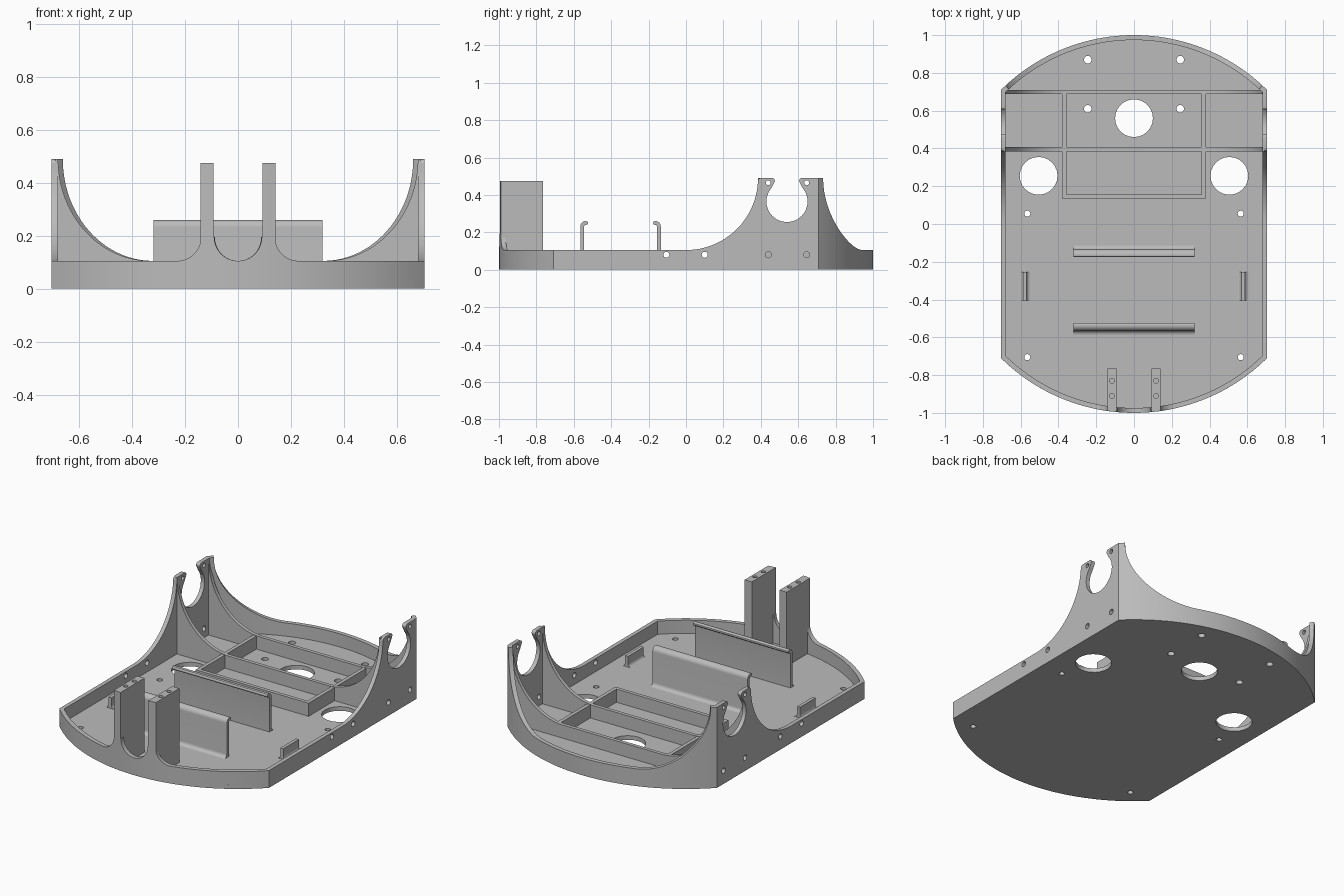
import bpy, bmesh
from math import sin, cos, radians, sqrt, pi

cube = bpy.data.objects.get("Cube")
if cube:
    bpy.data.objects.remove(cube, do_unlink=True)

GREY = (0.5, 0.5, 0.5, 1)
mat = bpy.data.materials.new("mid grey")
mat.use_nodes = True
mat.diffuse_color = GREY
mat.node_tree.nodes["Principled BSDF"].inputs["Base Color"].default_value = GREY

FLOOR, RIM, TOP = 0.025, 0.105, 0.49
HALF, INNER = 0.705, 0.68


def finish(name, bm):
    bmesh.ops.recalc_face_normals(bm, faces=bm.faces)
    me = bpy.data.meshes.new(name)
    bm.to_mesh(me)
    bm.free()
    me.materials.append(mat)
    ob = bpy.data.objects.new(name, me)
    bpy.context.collection.objects.link(ob)
    return ob


def prism(name, pts, axis, a, b):
    """Extrude a 2D outline along an axis from a to b."""
    place = {"x": lambda u, v, t: (t, u, v),
             "y": lambda u, v, t: (u, t, v),
             "z": lambda u, v, t: (u, v, t)}[axis]
    bm = bmesh.new()
    lo = [bm.verts.new(place(u, v, a)) for u, v in pts]
    hi = [bm.verts.new(place(u, v, b)) for u, v in pts]
    bm.faces.new(lo)
    bm.faces.new(hi)
    n = len(pts)
    for i in range(n):
        j = (i + 1) % n
        bm.faces.new((lo[i], lo[j], hi[j], hi[i]))
    return finish(name, bm)


def box(name, x0, x1, y0, y1, z0, z1):
    return prism(name, [(x0, y0), (x1, y0), (x1, y1), (x0, y1)], "z", z0, z1)


def arc(cx, cy, r, a0, a1, n=16, ry=None):
    ry = ry or r
    ts = [radians(a0 + (a1 - a0) * i / n) for i in range(n + 1)]
    return [(cx + r * cos(t), cy + ry * sin(t)) for t in ts]


def drill(ob, holes, axis, a, b):
    """Cut round holes (u, v, radius) through an object."""
    for u, v, r in holes:
        cutter = prism("cutter", arc(u, v, r, 0, 345, 23), axis, a, b)
        cutter.hide_render = True
        mod = ob.modifiers.new("hole", "BOOLEAN")
        mod.operation, mod.solver, mod.object = "DIFFERENCE", "EXACT", cutter
        bpy.context.view_layer.objects.active = ob
        bpy.ops.object.modifier_apply(modifier=mod.name)
        bpy.data.objects.remove(cutter, do_unlink=True)


def arc_wall(name, side, profile):
    """Curved end wall whose top follows (x, z) points."""
    bm = bmesh.new()
    rings = []
    for x, z in profile:
        y = side * sqrt(1 - x * x)
        k = 0.974
        rings.append([bm.verts.new(p) for p in
                      ((x, y, 0), (x, y, z), (x * k, y * k, z), (x * k, y * k, 0))])
    for a, b in zip(rings, rings[1:]):
        for i in range(4):
            j = (i + 1) % 4
            bm.faces.new((a[i], a[j], b[j], b[i]))
    bm.faces.new(rings[0])
    bm.faces.new(rings[-1])
    return finish(name, bm)


def mirrored(half):
    """Mirror a profile running outward from x = 0."""
    return [(-x, z) for x, z in reversed(half) if x > 0] + half


# Floor plate: a disc with two straight sides, and its holes
outline = arc(0, 0, 1, 45.2, 134.8, 48) + arc(0, 0, 1, 225.2, 314.8, 48)
floor = prism("floor_plate", outline, "z", 0, FLOOR)
holes = [(0, 0.56, 0.1)]
for s in (-1, 1):
    holes += [(s * 0.505, 0.255, 0.1), (s * 0.245, 0.87, 0.02), (s * 0.245, 0.61, 0.02),
              (s * 0.565, 0.055, 0.016), (s * 0.565, -0.705, 0.016)]
drill(floor, holes, "z", -0.1, 0.1)

# Side walls sweeping up into open hooks
side = [(-0.709, 0), (0.709, 0), (0.709, TOP)]
side += arc(0.62, 0.475, 0.015, 90, 200, 6)
side += arc(0.54, 0.365, 0.11, 40, -220, 36)
side += arc(0.46, 0.475, 0.015, -20, 90, 6)
side += arc(0.402, 0.472, 0.018, 90, 180, 5)
side += arc(0, TOP, 0.385, -4, -90, 24)
side += [(-0.709, RIM)]
screws = [(y, 0.08, 0.016) for y in (-0.105, 0.1, 0.44, 0.645)]
screws += [(y, 0.465, 0.013) for y in (0.44, 0.645)]
for label, s in (("left", 1), ("right", -1)):
    wall = prism(label + "_side_wall", side, "x", s * INNER, s * HALF)
    drill(wall, screws, "x", s * 0.6, s * 0.8)

# Rear wall and cross ribs share the same concave sweep
sweep = arc(0.33, TOP, 0.35, -90, 0, 24, TOP - RIM)
level = [(0.33 * i / 10, RIM) for i in range(10)]
rear = level + sweep + [(HALF, TOP)]
arc_wall("rear_wall", 1, mirrored(rear))
rib = mirrored([(0, RIM)] + sweep + [(0.69, TOP), (0.69, 0.01)])
for name, y in (("front_cross_rib", 0.385), ("rear_cross_rib", 0.688)):
    prism(name, rib, "y", y, y + 0.022)

# Front wall with fillets rising to the posts
fillet = 0.09
front = arc(0, RIM + fillet, fillet, -90, 0, 12)
front += arc(0.23, RIM + fillet, fillet, 180, 270, 12)
front += [(0.23 + (HALF - 0.23) * i / 14, RIM) for i in range(1, 15)]
arc_wall("front_wall", -1, mirrored(front))

# Upright posts with screw holes in the top
for label, s in (("left", 1), ("right", -1)):
    xs = (0.093, 0.117, 0.141)
    plan = [(s * x, -sqrt(1 - x * x)) for x in xs] + [(s * xs[2], -0.765), (s * xs[0], -0.765)]
    post = prism(label + "_front_post", plan, "z", 0.01, 0.475)
    drill(post, [(s * 0.117, y, 0.013) for y in (-0.83, -0.91)], "z", 0.38, 0.6)

# Rectangular tray ribs
for label, s in (("left", 1), ("right", -1)):
    box(label + "_tray_rib", s * 0.358, s * 0.38, 0.135, 0.69, 0.01, RIM)
box("front_tray_rib", -0.38, 0.38, 0.135, 0.157, 0.01, RIM)

# Long spring clips, facing each other
clip = [(0.195, 0.01), (0.237, 0.01)] + arc(0.237, 0.047, 0.022, 270, 180, 6)
clip += arc(0.187, 0.232, 0.028, 0, 90, 8) + arc(0.184, 0.25, 0.01, 90, 270, 6)
clip += arc(0.185, 0.23, 0.01, 90, 0, 5)
for label, s in (("rear", 1), ("front", -1)):
    prism(label + "_long_clip", [(-0.35 + s * d, z) for d, z in clip], "x", -0.32, 0.32)

# Short side tabs with flared feet
tab = [(-0.03, 0.01), (0.03, 0.01)] + arc(0.03, 0.045, 0.02, 270, 180, 6)
tab += [(0.01, 0.09), (-0.01, 0.09)] + arc(-0.03, 0.045, 0.02, 0, -90, 6)
for label, s in (("left", 1), ("right", -1)):
    prism(label + "_tab", [(s * 0.578 + u, z) for u, z in tab], "y", -0.405, -0.255)

# Smooth the curves, keep the edges crisp
for ob in bpy.context.collection.objects:
    if ob.type == "MESH" and mat.name in ob.data.materials:
        ob.select_set(True)
        bpy.context.view_layer.objects.active = ob
bpy.ops.object.shade_smooth_by_angle(angle=radians(30))
